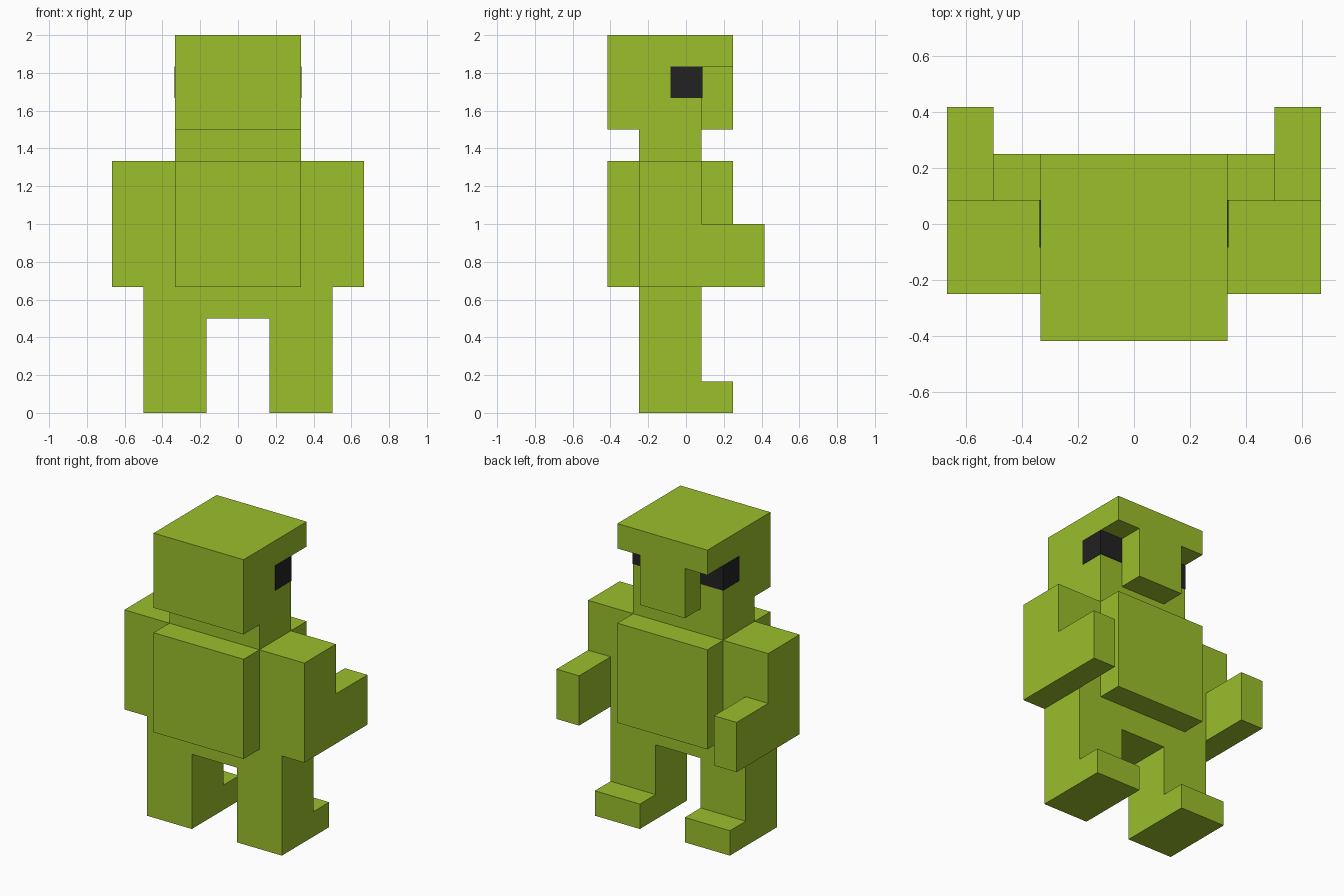
import bpy
import bmesh

cube = bpy.data.objects.get("Cube")
if cube:
    bpy.data.objects.remove(cube, do_unlink=True)

U = 1 / 6  # size of one block


def make_material(name, rgb):
    mat = bpy.data.materials.new(name)
    mat.use_nodes = True
    mat.diffuse_color = (*rgb, 1)
    bsdf = mat.node_tree.nodes["Principled BSDF"]
    bsdf.inputs["Base Color"].default_value = (*rgb, 1)
    bsdf.inputs["Roughness"].default_value = 0.8
    return mat


green = make_material("lime green", (0.325, 0.521, 0.025))
dark = make_material("near black", (0.016, 0.016, 0.016))


def prism(name, profile, axis, lo, hi, mat, flip=1):
    """Extrude a 2D profile along an axis; flip=-1 mirrors it in x."""
    def place(a, b, t):
        x, y, z = {"x": (t, a, b), "y": (a, t, b), "z": (a, b, t)}[axis]
        return (x * flip, y, z)

    bm = bmesh.new()
    base = bm.faces.new([bm.verts.new(place(a, b, lo)) for a, b in profile])
    end = bmesh.ops.extrude_face_region(bm, geom=[base], use_keep_orig=True)
    far = [v for v in end["geom"] if isinstance(v, bmesh.types.BMVert)]
    offset = [p - q for p, q in zip(place(0, 0, hi), place(0, 0, lo))]
    bmesh.ops.translate(bm, verts=far, vec=offset)
    bmesh.ops.recalc_face_normals(bm, faces=bm.faces)
    mesh = bpy.data.meshes.new(name)
    bm.to_mesh(mesh)
    bm.free()
    mesh.materials.append(mat)
    obj = bpy.data.objects.new(name, mesh)
    bpy.context.collection.objects.link(obj)
    return obj


def blocks(*points):
    return [(a * U, b * U) for a, b in points]


def box(name, x, y, z, flip=1):
    """Box from ranges measured in blocks."""
    rect = blocks((x[0], y[0]), (x[1], y[0]), (x[1], y[1]), (x[0], y[1]))
    return prism(name, rect, "z", z[0] * U, z[1] * U, green, flip)


# Head with overhanging brow, nose and neck
prism("head", blocks((-2.5, 9), (0.5, 9), (0.5, 11), (1.5, 11), (1.5, 12), (-2.5, 12)),
      "x", -2 * U, 2 * U, green)
box("nose", (-1, 1), (0.5, 1.5), (9, 11))
box("neck", (-2, 2), (-1.5, 0.5), (8, 9))

# Torso and hips
box("torso", (-2, 2), (-2.5, 1.5), (4, 8))
box("hips", (-3, 3), (-1.5, 0.5), (3, 4))

for side, s in (("left", 1), ("right", -1)):
    # Arm with raised forearm on its outer half
    box(f"{side}_arm", (2, 4), (-1.5, 0.5), (4, 8), s)
    box(f"{side}_forearm", (3, 4), (0.5, 2.5), (4, 6), s)

    # Leg and foot in one side profile
    prism(f"{side}_leg",
          blocks((-1.5, 0), (1.5, 0), (1.5, 1), (0.5, 1), (0.5, 3), (-1.5, 3)),
          "x", U, 3 * U, green, s)

    # Eye plate wrapped round the corner of the head
    t = 0.003
    x0, x1, y0, y1 = U, 2 * U, -0.5 * U, 0.5 * U
    prism(f"{side}_eye",
          [(x1, y0), (x1 + t, y0), (x1 + t, y1 + t), (x0, y1 + t), (x0, y1), (x1, y1)],
          "z", 10 * U, 11 * U, dark, s)
